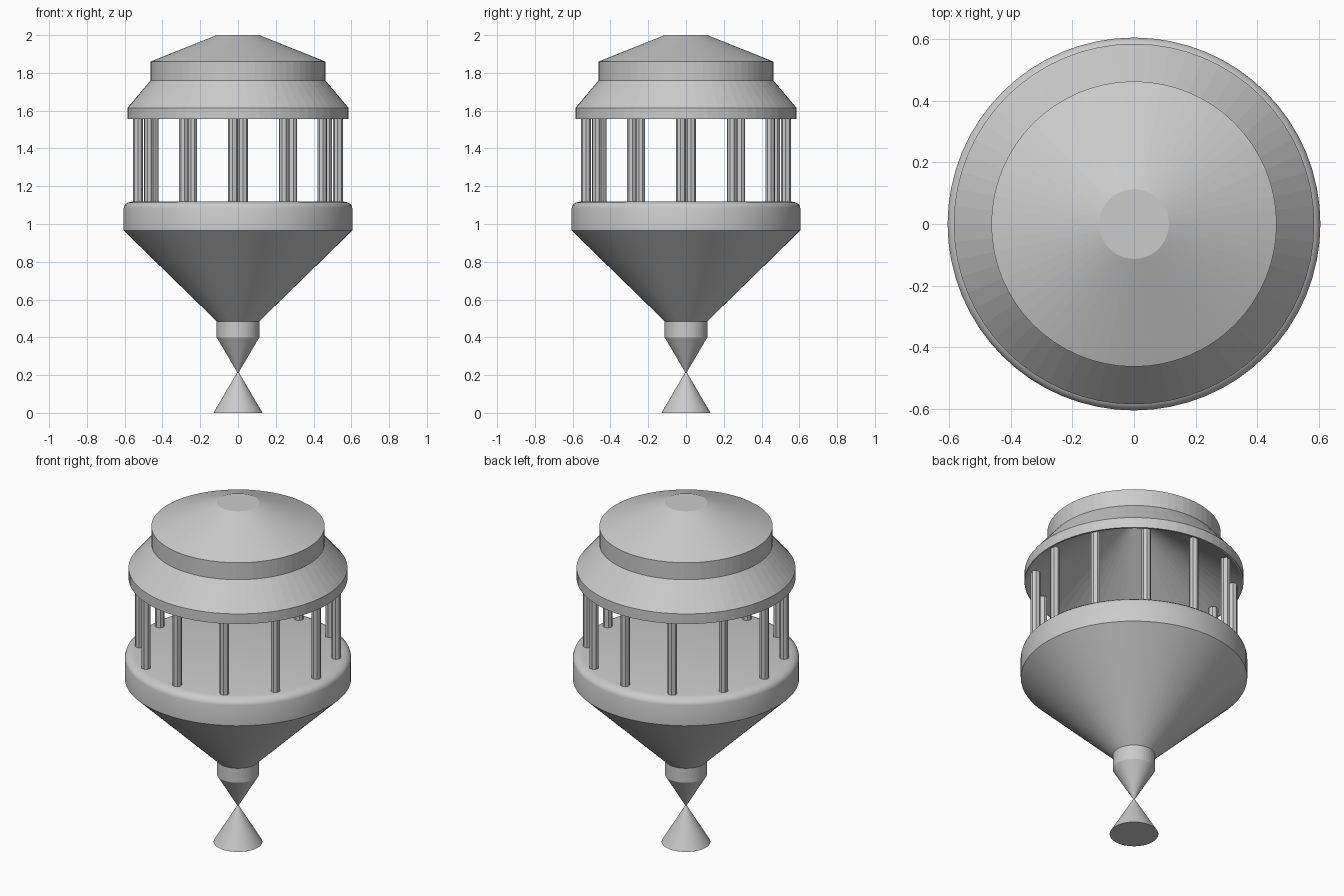
import bpy, bmesh, math

if "Cube" in bpy.data.objects:
    bpy.data.objects.remove(bpy.data.objects["Cube"])

SEGMENTS = 64


def lathe(name, profile, smooth=False, segments=SEGMENTS):
    """Revolve a closed (radius, height) profile around the z axis."""
    bm = bmesh.new()
    rings = []
    for r, z in profile:
        if r == 0:
            rings.append([bm.verts.new((0, 0, z))] * segments)
        else:
            rings.append([bm.verts.new((r * math.cos(math.tau * i / segments),
                                        r * math.sin(math.tau * i / segments), z))
                          for i in range(segments)])
    for low, high in zip(rings, rings[1:]):
        for i in range(segments):
            j = (i + 1) % segments
            corners = list(dict.fromkeys((low[i], low[j], high[j], high[i])))
            bm.faces.new(corners)
    bmesh.ops.recalc_face_normals(bm, faces=bm.faces)
    mesh = bpy.data.meshes.new(name)
    bm.to_mesh(mesh)
    bm.free()
    obj = bpy.data.objects.new(name, mesh)
    bpy.context.collection.objects.link(obj)
    if smooth:
        bpy.context.view_layer.objects.active = obj
        obj.select_set(True)
        bpy.ops.object.shade_smooth_by_angle(angle=math.radians(35))
        obj.select_set(False)
    return obj


# Hourglass foot: two cones meeting at a pinched waist, then a short neck
lathe("foot", [(0, 0), (0.13, 0), (0.004, 0.215), (0.113, 0.40),
               (0.113, 0.485), (0, 0.485)])

# Funnel-shaped body with a rounded lip and flat floor
lathe("body", [(0, 0.485), (0.113, 0.485), (0.605, 0.965), (0.605, 1.085),
               (0.60, 1.10), (0.585, 1.113), (0.555, 1.12), (0, 1.12)], smooth=True)

# Stepped roof with a conical hollow underneath
lathe("roof", [(0, 1.95), (0.575, 1.555), (0.585, 1.555), (0.585, 1.615),
               (0.463, 1.76), (0.463, 1.86), (0.113, 2.0), (0, 2.0)])

# Ring of slender columns between floor and roof
COLUMNS, RING, OFFSET = 12, 0.53, math.radians(-2.87)
bottom, top = 1.11, 1.575
for k in range(COLUMNS):
    a = OFFSET + math.tau * k / COLUMNS
    bpy.ops.mesh.primitive_cylinder_add(
        vertices=8, radius=0.026, depth=top - bottom,
        location=(RING * math.cos(a), RING * math.sin(a), (top + bottom) / 2),
        rotation=(0, 0, a))
    bpy.context.object.name = f"column_{k + 1}"
